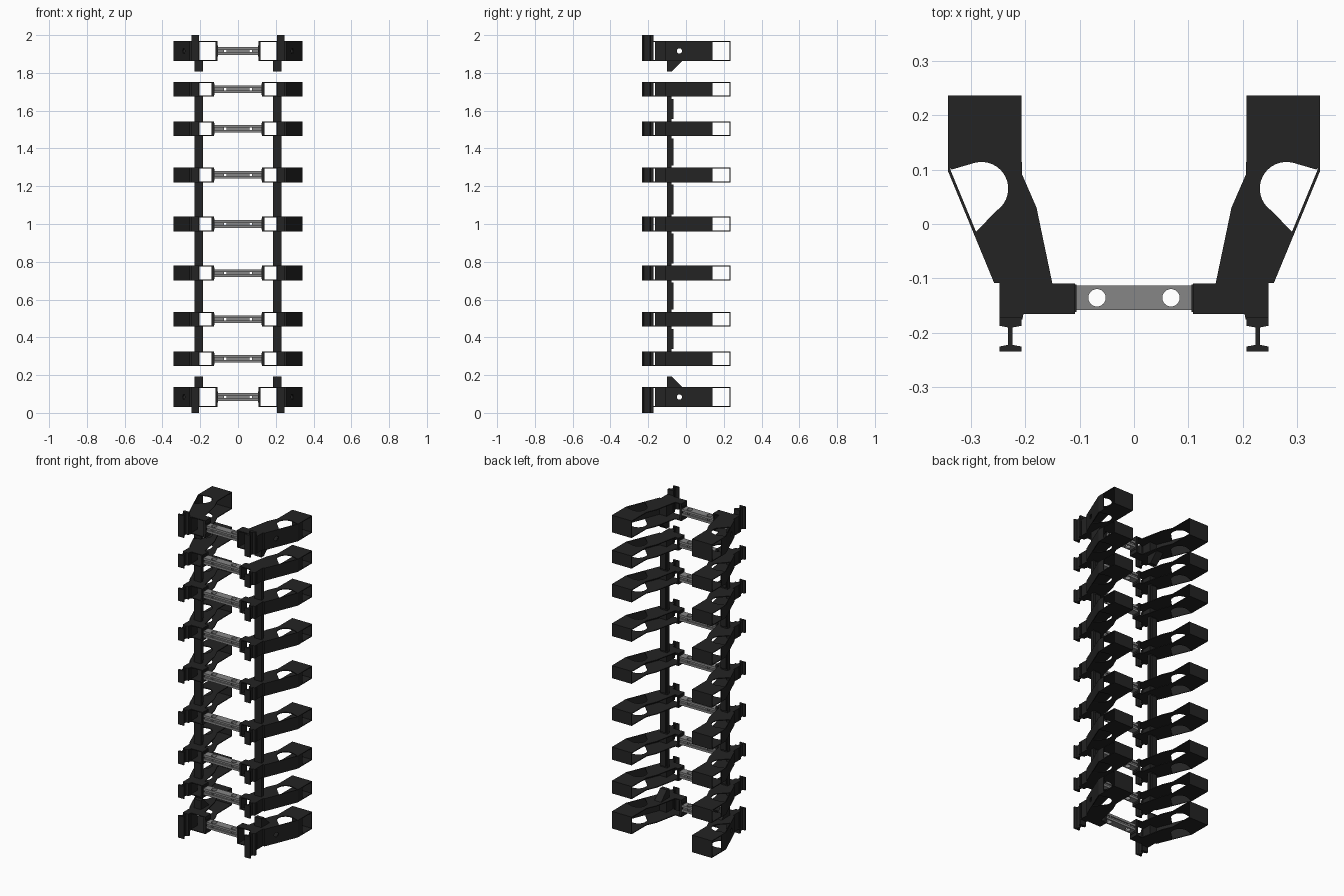
import bpy, bmesh, math
from mathutils import Matrix, Vector

if "Cube" in bpy.data.objects:
    bpy.data.objects.remove(bpy.data.objects["Cube"])


def material(name, v):
    m = bpy.data.materials.new(name)
    m.diffuse_color = (v, v, v, 1)
    m.use_nodes = True
    m.node_tree.nodes["Principled BSDF"].inputs["Base Color"].default_value = m.diffuse_color
    return m


BLACK = material("black_plastic", 0.017)
GREY = material("grey_aluminium", 0.24)


def extrude(name, pts, lo, hi, mat=BLACK, axis='z', mirror=True):
    """Extrude a closed profile: (x,y) along z, or (y,z) along x."""
    place = {'z': lambda a, b: (a, b, lo), 'x': lambda a, b: (lo, a, b)}[axis]
    step = Vector((0, 0, hi - lo)) if axis == 'z' else Vector((hi - lo, 0, 0))
    bm = bmesh.new()
    face = bm.faces.new([bm.verts.new(place(a, b)) for a, b in pts])
    ext = bmesh.ops.extrude_face_region(bm, geom=[face])
    bmesh.ops.translate(bm, vec=step, verts=[v for v in ext["geom"] if isinstance(v, bmesh.types.BMVert)])
    bmesh.ops.recalc_face_normals(bm, faces=bm.faces)
    me = bpy.data.meshes.new(name)
    bm.to_mesh(me)
    bm.free()
    me.materials.append(mat)
    ob = bpy.data.objects.new(name, me)
    bpy.context.collection.objects.link(ob)
    if mirror:
        ob.modifiers.new("mirror", 'MIRROR')
    return ob


def rect(x0, x1, y0, y1):
    return [(x0, y0), (x1, y0), (x1, y1), (x0, y1)]


def drill(ob, centre, radius, axis):
    """Cut a round hole through an object."""
    bm = bmesh.new()
    rot = Matrix.Rotation(math.pi / 2, 4, 'Y') if axis == 'x' else Matrix()
    bmesh.ops.create_cone(bm, cap_ends=True, segments=24, radius1=radius, radius2=radius,
                          depth=0.12, matrix=Matrix.Translation(centre) @ rot)
    me = bpy.data.meshes.new("hole_cutter")
    bm.to_mesh(me)
    bm.free()
    cut = bpy.data.objects.new("hole_cutter", me)
    bpy.context.collection.objects.link(cut)
    cut.hide_render = True
    mod = ob.modifiers.new("hole", 'BOOLEAN')
    mod.operation, mod.solver, mod.object = 'DIFFERENCE', 'EXACT', cut
    bpy.context.view_layer.objects.active = ob
    bpy.ops.object.modifier_move_to_index(modifier="hole", index=0)
    bpy.ops.object.modifier_apply(modifier="hole")
    bpy.data.objects.remove(cut)


def plate_outline(x_in):
    # arm plan with the teardrop cut-out opening on the outer edge
    arc = [(0.28 + 0.049 * math.cos(math.radians(a)), 0.065 + 0.049 * math.sin(math.radians(a)))
           for a in range(75, 236, 10)]
    return ([(0.207, 0.236), (0.342, 0.236), (0.342, 0.112), (0.335, 0.1)] + arc +
            [(0.293, -0.017), (0.257, -0.108), (0.247, -0.108), (0.247, -0.175),
             (0.205, -0.175), (0.203, -0.165), (x_in, -0.165), (x_in, -0.109),
             (0.15, -0.109), (0.179, 0.03), (0.206, 0.092)])


T = 0.005
WALL = [(0.342, 0.14), (0.342, 0.098), (0.257, -0.108), (0.247, -0.108),
        (0.242, -0.104), (0.253, -0.104), (0.337, 0.099), (0.337, 0.14)]
POST = [(0.207, -0.234), (0.247, -0.234), (0.247, -0.225), (0.231, -0.222), (0.231, -0.19),
        (0.247, -0.187), (0.247, -0.172), (0.207, -0.172), (0.207, -0.187),
        (0.223, -0.19), (0.223, -0.222), (0.207, -0.225)]


def level(i, z, half, end):
    """One rung: cross bar plus a mirrored pair of arms. end = -1, 0 or 1."""
    n = f"_{i}"
    x_in = 0.108 if end else 0.127
    lo, hi = z - half, z + half
    # arm plates and walls
    outline = plate_outline(x_in)
    extrude("arm_top_plate" + n, outline, hi - T, hi)
    extrude("arm_bottom_plate" + n, outline, lo, lo + T)
    wall = extrude("arm_outer_wall" + n, WALL, lo, hi)
    extrude("arm_back_wall" + n, rect(0.207, 0.342, 0.231, 0.236), lo + T, hi - T)
    if end:
        drill(wall, (0.287, -0.035, z), 0.014, 'x')
    # joint block, bar socket and front post
    extrude("joint_block" + n, rect(0.205, 0.247, -0.165, -0.104), lo + T, hi - T)
    extrude("bar_socket" + n, rect(x_in, x_in + 0.012, -0.165, -0.109), lo + T, hi - T)
    extrude("bar_collar" + n, rect(x_in - 0.002, x_in + 0.006, -0.162, -0.111), z - 0.03, z + 0.03)
    p0, p1 = (lo, 2.0) if end > 0 else (0.0, hi) if end < 0 else (lo, hi)
    extrude("front_post" + n, POST, p0, p1)
    # tapered fin pointing to the inner rungs
    if end:
        base = z - end * half
        extrude("fin" + n, [(-0.1, base), (-0.02, base), (-0.075, base - end * 0.055),
                            (-0.1, base - end * 0.055)], 0.184, 0.23, axis='x')
    # grooved cross bar with two holes
    f, b, h, g = -0.158, -0.113, 0.02, 0.006
    prof = [(f, z - h), (b, z - h), (b, z - g), (b - 0.008, z - g), (b - 0.008, z + g), (b, z + g),
            (b, z + h), (f, z + h), (f, z + g), (f + 0.008, z + g), (f + 0.008, z - g), (f, z - g)]
    bar = extrude("cross_bar" + n, prof, -x_in, x_in, GREY, 'x', False)
    for sx in (-1, 1):
        drill(bar, (sx * 0.068, -0.1355, z), 0.016, 'z')


# nine rungs, symmetric about mid height
offsets = [0, 0.26, 0.504, 0.713]
mids = sorted({1 + s * o for o in offsets for s in (-1, 1)})
level(0, 0.084, 0.053, -1)
for i, z in enumerate(mids, 1):
    level(i, z, 0.039, 0)
level(8, 1.916, 0.053, 1)

# upright strips joining the inner rungs
for i, (a, b) in enumerate(zip(mids, mids[1:])):
    lo, hi = a + 0.039, b - 0.039
    extrude(f"upright_{i}", rect(0.184, 0.23, -0.1, -0.078), lo, hi)
    extrude(f"upright_sleeve_{i}", rect(0.188, 0.226, -0.098, -0.067), lo + 0.012, hi - 0.012)
